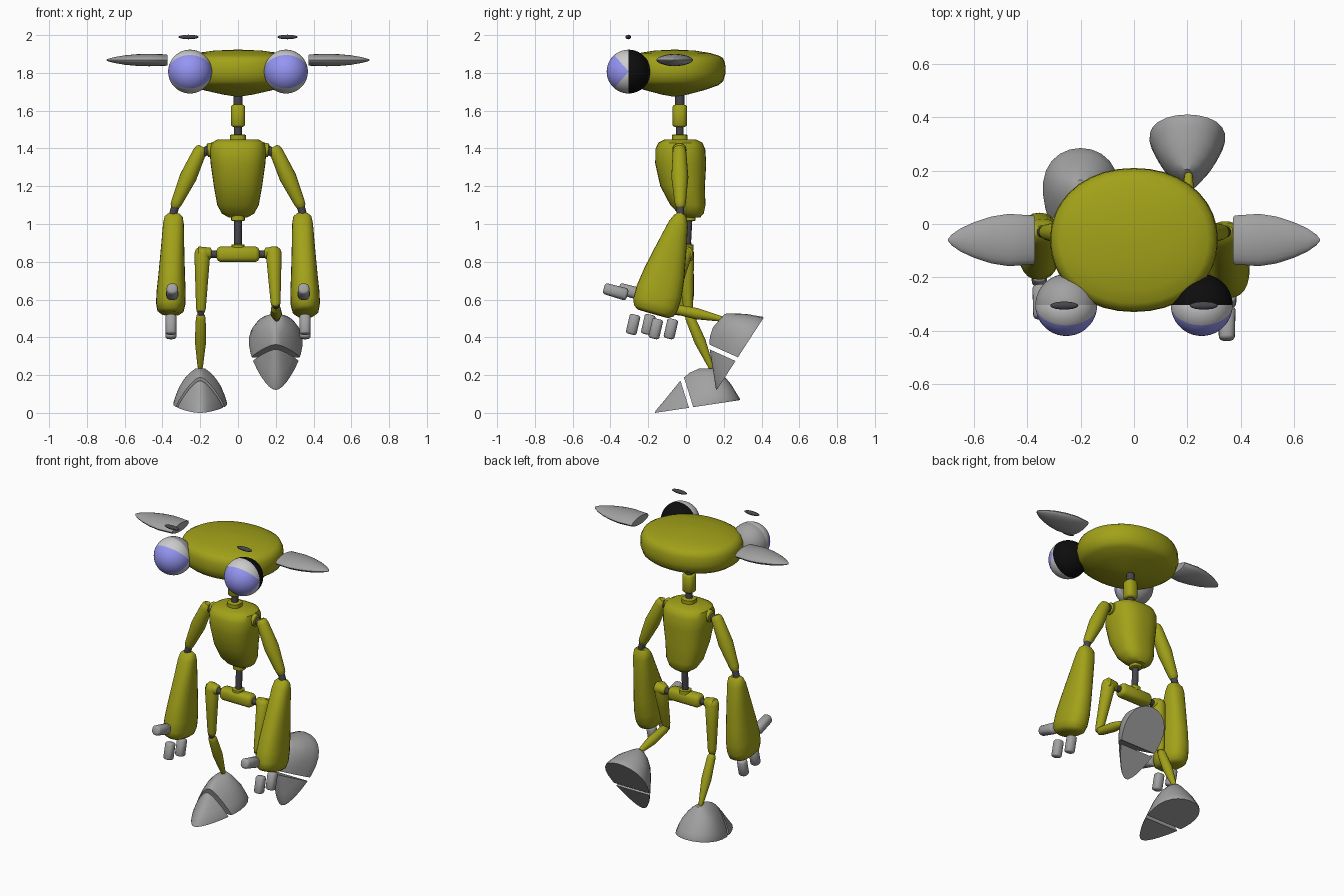
import bpy, bmesh, math
from math import sin, cos, tau, radians, copysign
from mathutils import Vector, Matrix

cube = bpy.data.objects.get("Cube")
if cube:
    bpy.data.objects.remove(cube, do_unlink=True)

parts = []


def material(name, r, g, b):
    m = bpy.data.materials.new(name)
    m.use_nodes = True
    m.diffuse_color = (r, g, b, 1)
    m.node_tree.nodes["Principled BSDF"].inputs["Base Color"].default_value = (r, g, b, 1)
    return m


GREEN = material("olive", 0.36, 0.36, 0.01)
DARK = material("joint_dark", 0.06, 0.06, 0.07)
GREY = material("plain_grey", 0.36, 0.36, 0.36)
WHITE = material("eyelid_white", 0.75, 0.75, 0.75)
BLUE = material("eye_blue", 0.3, 0.3, 0.9)
BLACK = material("eye_black", 0.004, 0.004, 0.004)


def finish(name, bm, *mats):
    bmesh.ops.recalc_face_normals(bm, faces=bm.faces)
    mesh = bpy.data.meshes.new(name)
    bm.to_mesh(mesh)
    bm.free()
    for m in mats:
        mesh.materials.append(m)
    ob = bpy.data.objects.new(name, mesh)
    bpy.context.scene.collection.objects.link(ob)
    parts.append(ob)
    return ob


def loft(rings):
    """Skin a stack of equal point rings and cap both ends."""
    bm = bmesh.new()
    loops = [[bm.verts.new(p) for p in ring] for ring in rings]
    for a, b in zip(loops, loops[1:]):
        for i in range(len(a)):
            j = (i + 1) % len(a)
            bm.faces.new((a[i], a[j], b[j], b[i]))
    bm.faces.new(loops[0][::-1])
    bm.faces.new(loops[-1])
    return bm


def section(a, n):
    """Point on a unit superellipse; n above 2 is squarer."""
    f = lambda v: copysign(abs(v) ** (2 / n), v)
    return f(cos(a)), f(sin(a))


def limb(name, p0, p1, profile, mat, n=2, segs=20):
    """Sections (t, width, depth) swept along the line p0 to p1."""
    p0, p1 = Vector(p0), Vector(p1)
    axis = (p1 - p0).normalized()
    ref = Vector((0, 1, 0)) if abs(axis.x) > 0.8 else Vector((1, 0, 0))
    u = (ref - axis * ref.dot(axis)).normalized()
    v = axis.cross(u)
    rings = []
    for t, w, d in profile:
        c = p0.lerp(p1, t)
        pts = [section(tau * i / segs, n) for i in range(segs)]
        rings.append([c + u * w * x + v * d * y for x, y in pts])
    return finish(name, loft(rings), mat)


def rounded(name, p0, p1, r0, r1, mat, rm=None, n=2):
    """Round limb with soft ends; rm is an optional middle radius."""
    rm = rm or (r0 + r1) / 2
    prof = [(0, r0 * .55), (.03, r0 * .85), (.09, r0), (.5, rm),
            (.91, r1), (.97, r1 * .85), (1, r1 * .55)]
    return limb(name, p0, p1, [(t, r, r) for t, r in prof], mat, n)


def rod(name, p0, p1, r):
    return limb(name, p0, p1, [(0, r, r), (1, r, r)], DARK, segs=14)


# Head: rounded disc with a shallow cone underneath
head_profile = [(.04, 1.675), (.25, 1.685), (.6, 1.71), (.86, 1.735), (.95, 1.755), (1, 1.80),
                (.99, 1.85), (.95, 1.878), (.88, 1.89), (.7, 1.905), (.4, 1.918), (.04, 1.923)]
head_rings = []
for s, z in head_profile:
    ring = [section(tau * i / 36, 2.1) for i in range(36)]
    head_rings.append([(x * .315 * s, -.06 + y * .27 * s, z) for x, y in ring])
finish("head", loft(head_rings), GREEN)

# Neck and collar
rod("neck_upper_joint", (0, -.033, 1.6), (0, -.033, 1.7), .025)
rounded("neck", (0, -.033, 1.513), (0, -.033, 1.633), .038, .038, GREEN, n=2.6)
rod("neck_lower_joint", (0, -.033, 1.44), (0, -.033, 1.53), .021)
rounded("collar", (0, -.033, 1.425), (0, -.033, 1.475), .042, .042, GREEN, n=2.6)

# Torso
torso = [(1.035, .035, .05, .04), (1.055, .027, .085, .067), (1.1, .01, .11, .093),
         (1.2, -.018, .128, .118), (1.32, -.028, .145, .135), (1.395, -.03, .151, .132),
         (1.43, -.03, .14, .117), (1.447, -.03, .11, .085)]
torso_rings = []
for z, cy, rx, ry in torso:
    ring = [section(tau * i / 32, 2.5) for i in range(32)]
    torso_rings.append([(x * rx, cy + y * ry, z) for x, y in ring])
finish("torso", loft(torso_rings), GREEN)

# Waist and pelvis
rounded("waist", (0, .015, 1.015), (0, .015, 1.06), .036, .036, GREEN, n=2.6)
rod("spine_rod", (0, .015, 1.04), (0, .005, .86), .02)
rounded("spine_socket", (0, .005, .86), (0, .005, .893), .034, .034, GREEN, n=2.6)
rounded("pelvis", (-.113, 0, .84), (.113, 0, .84), .041, .041, GREEN, n=2.8)


def eye(side, x, back):
    """Ball with lids split around a sideways axis."""
    name = side + "_eye"
    bm = bmesh.new()
    bmesh.ops.create_uvsphere(bm, u_segments=44, v_segments=22, radius=.116,
                              matrix=Matrix.Rotation(radians(90), 4, 'Y'))
    for f in bm.faces:
        c = f.calc_center_median()
        angle = abs(math.degrees(math.atan2(c.z, -c.y)))
        f.material_index = 0 if angle < 49 else 1 if angle < 90 else 2
    bmesh.ops.translate(bm, verts=bm.verts, vec=(x, -.304, 1.807))
    finish(name, bm, BLUE, WHITE, back)
    # Floating brow
    bm = bmesh.new()
    bmesh.ops.create_uvsphere(bm, u_segments=20, v_segments=10, radius=1,
                              matrix=Matrix.Translation((x * 1.03, -.306, 1.99))
                              @ Matrix.Diagonal((.053, .015, .012, 1)))
    finish(side + "_brow", bm, DARK)


ear = [(0, .085, .026), (.02, .092, .03), (.3, .098, .033), (.5, .088, .031), (.7, .067, .025),
       (.86, .043, .016), (.96, .02, .008), (1, .004, .002)]
forearm = [(0, .03, .02), (.03, .048, .035), (.1, .055, .052), (.35, .062, .082), (.6, .07, .11),
           (.78, .077, .123), (.9, .078, .122), (.97, .07, .11), (1, .05, .085)]

for side, s, back in (("left", 1, BLACK), ("right", -1, GREY)):
    eye(side, s * .254, back)
    limb(side + "_ear", (s * .372, -.06, 1.868), (s * .697, -.06, 1.868), ear, GREY, 1.8)

    # Shoulder and upper arm
    rounded(side + "_shoulder", (s * .11, -.035, 1.395), (s * .165, -.035, 1.39), .04, .036, GREEN)
    rod(side + "_shoulder_joint", (s * .145, -.035, 1.4), (s * .215, -.035, 1.36), .024)
    rounded(side + "_upper_arm", (s * .19, -.035, 1.41), (s * .338, -.03, 1.085), .036, .03, GREEN, .045)
    rod(side + "_elbow_joint", (s * .33, -.03, 1.1), (s * .35, -.03, 1.03), .021)

    # The left arm swings forward of the right
    swing = -.08 if s > 0 else 0
    limb(side + "_forearm", (s * .34, -.025, 1.055), (s * .358, -.095 + swing, .525),
         forearm, GREEN, 2.4, 24)
    rounded(side + "_thumb", (s * .348, -.23 + swing, .625), (s * .348, -.355 + swing, .66),
            .033, .03, GREY, n=2.4)
    for k, (y, z) in enumerate(((-.2, .468), (-.08, .445))):
        y += swing
        rounded(f"{side}_finger_{k + 1}", (s * .355, y + .012, z + .052),
                (s * .355, y - .012, z - .052), .029, .029, GREY, n=2.4)

    # Leg: the left one is bent back, the right one planted
    knee = (s * .2, -.085, .555) if s > 0 else (s * .197, .012, .525)
    ankle = (s * .205, .2, .495) if s > 0 else (s * .2, .137, .232)
    hip = (s * .188, 0, .875)
    rod(side + "_hip_joint", (s * .1, 0, .84), (s * .17, 0, .84), .02)
    rounded(side + "_hip", (s * .14, 0, .845), (s * .215, 0, .845), .03, .036, GREEN)
    rounded(side + "_thigh", hip, knee, .042, .026, GREEN)
    rod(side + "_knee_joint", Vector(knee) + Vector((0, -.01, .02)), Vector(knee).lerp(ankle, .1), .018)
    rounded(side + "_shin", Vector(knee), ankle, .026, .016, GREEN, .03)


def foot_shell():
    """Pointed dome: (height, front y, rear y, half width) per ring."""
    rings = []
    for h, front, rear, w in ((0, -.165, .285, .14), (.012, -.16, .285, .14), (.06, -.115, .265, .128),
                              (.12, -.065, .24, .108), (.17, -.025, .21, .082),
                              (.21, .02, .185, .052), (.235, .07, .165, .025)):
        ring = []
        for i in range(28):
            a = tau * i / 28
            y = (front + rear) / 2 + (rear - front) / 2 * cos(a)
            z = h + .15 * (y + .165) * (1 - h / .235)
            ring.append((w * sin(a) * (.95 + .38 * cos(a)), y, z))
        rings.append(ring)
    return loft(rings)


# Feet: each shell is cut into a heel and a toe piece
plant = Matrix.Translation((-.2, 0, 0))
lift = (Matrix.Translation((.2, .188, .5)) @ Matrix.Rotation(radians(48.5), 4, 'X')
        @ Matrix.Translation((0, -.135, -.232)))
for side, pose in (("left", lift), ("right", plant)):
    for piece, cut_y, keep in (("heel", .012, 1), ("toe", -.012, -1)):
        bm = foot_shell()
        cut = bmesh.ops.bisect_plane(bm, geom=bm.verts[:] + bm.edges[:] + bm.faces[:],
                                     plane_co=(0, cut_y, .115), plane_no=(0, .955, .298),
                                     clear_inner=keep > 0, clear_outer=keep < 0)
        rim = [e for e in cut["geom_cut"] if isinstance(e, bmesh.types.BMEdge)]
        bmesh.ops.contextual_create(bm, geom=rim)
        bmesh.ops.transform(bm, matrix=pose, verts=bm.verts)
        finish(f"{side}_foot_{piece}", bm, GREY)

# Smooth shading with crisp edges
bpy.ops.object.select_all(action='DESELECT')
for ob in parts:
    ob.select_set(True)
bpy.context.view_layer.objects.active = parts[0]
bpy.ops.object.shade_smooth_by_angle(angle=radians(42))
